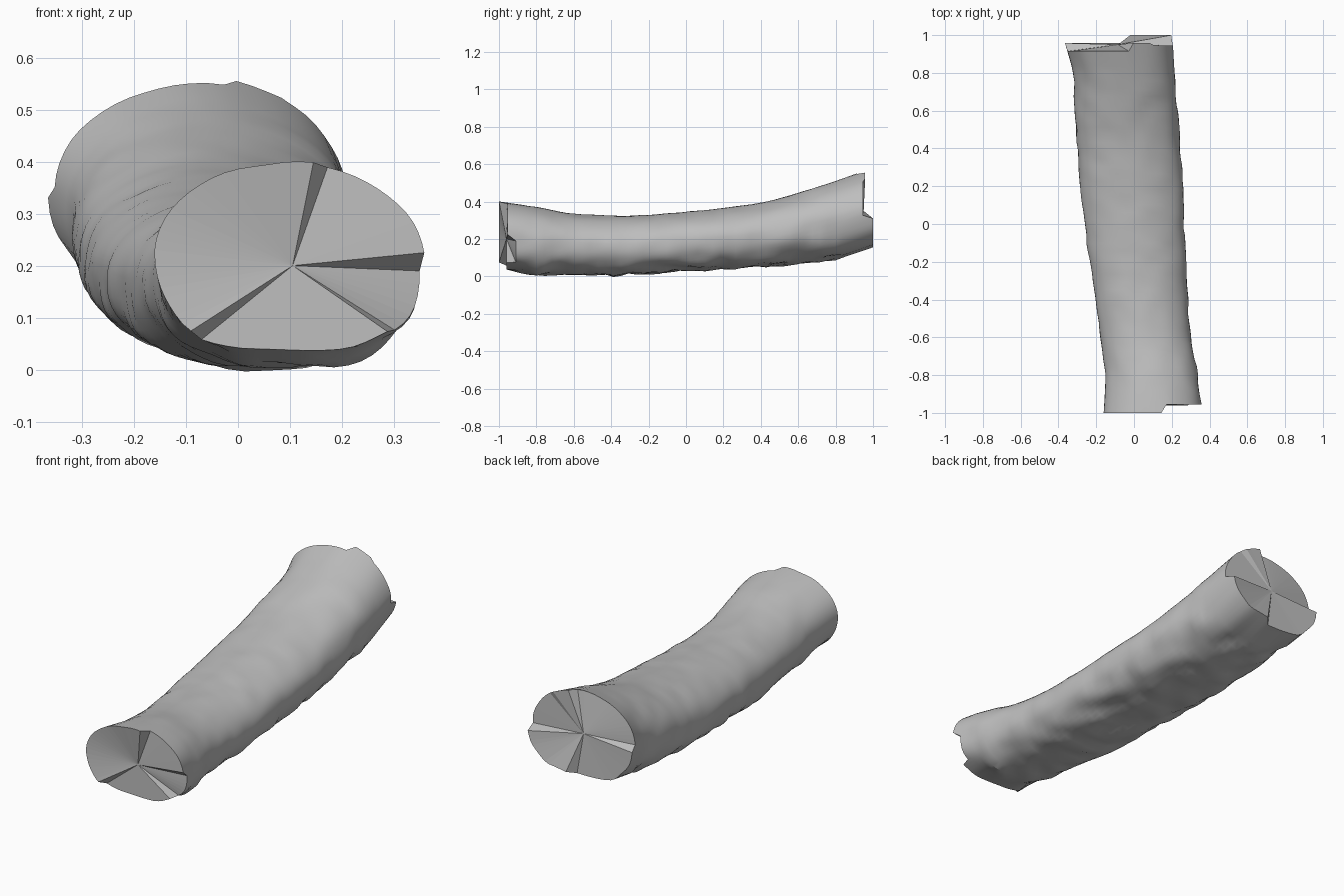
import bpy
import bmesh
from math import cos, sin, radians, copysign
from mathutils import Vector, noise

if "Cube" in bpy.data.objects:
    bpy.data.objects.remove(bpy.data.objects["Cube"])

# Left, right, bottom and top limits of the trunk at even steps from front to back
LIMITS = [
    (-.16, .362, .04, .40), (-.152, .338, .01, .368), (-.175, .30, .01, .335),
    (-.205, .285, .007, .325), (-.235, .275, .017, .33), (-.26, .265, .03, .345),
    (-.285, .26, .04, .365), (-.30, .245, .05, .395), (-.315, .23, .07, .445),
    (-.322, .215, .095, .51), (-.375, .20, .15, .57)]

# Broken ends: (start angle, y) of each step around the rim
FRONT_STEPS = [(0, -.955), (76, -1), (230, -.96), (318, -.91)]
BACK_STEPS = [(0, .945), (50, .958), (77, .915), (178, .958), (275, 1), (354, .945)]

SIDES, RINGS = 56, 44


def limits_at(y):
    """Smooth spline through the table of limits."""
    t = (y + 1) / 2 * (len(LIMITS) - 1)
    i = max(0, min(int(t), len(LIMITS) - 2))
    f = t - i
    a, b, c, d = (LIMITS[max(0, min(k, len(LIMITS) - 1))] for k in range(i - 1, i + 3))
    return [q + f * ((r - p) + f * ((2 * p - 5 * q + 4 * r - s)
            + f * (3 * q - p - 3 * r + s))) / 2 for p, q, r, s in zip(a, b, c, d)]


def step_at(steps, angle):
    return [y for start, y in steps if angle >= start][-1]


def bark_point(angle, y):
    """Point on a lumpy section, oval above and flatter below."""
    left, right, low, high = limits_at(y)
    c, s = cos(radians(angle)), sin(radians(angle))
    power = .8 if s < 0 else 1
    out = Vector((copysign(abs(c) ** power, c), 0, copysign(abs(s) ** power, s)))
    p = Vector(((left + right) / 2 + out.x * (right - left) / 2, y,
                (low + high) / 2 + out.z * (high - low) / 2))
    lump = .005 + .013 * max(0, .35 - s) / 1.35
    return p + out * lump * noise.noise(Vector((p.x * 10, y * 12, p.z * 10)))


def cap(bm, rim, centre, flip):
    """Fan of flat splinters from the heart of the wood to the rim."""
    hub = bm.verts.new(centre)
    for i, v in enumerate(rim):
        w = rim[(i + 1) % len(rim)]
        bm.faces.new((hub, w, v) if flip else (hub, v, w))


bm = bmesh.new()
rings = []
for j in range(RINGS + 1):
    f = (j - .5) / RINGS
    ring = []
    for i in range(SIDES):
        angle = (i + .5) * 360 / SIDES
        # only the outermost rings follow the broken steps
        if j == 0:
            y = step_at(FRONT_STEPS, angle)
        elif j == RINGS:
            y = step_at(BACK_STEPS, angle)
        else:
            y = -.9 + 1.8 * f
        ring.append(bm.verts.new(bark_point(angle, y)))
    rings.append(ring)

# Bark
for lower, upper in zip(rings, rings[1:]):
    for i in range(SIDES):
        k = (i + 1) % SIDES
        bm.faces.new((lower[i], lower[k], upper[k], upper[i]))

# Broken end faces
cap(bm, rings[0], (.105, -.96, .2), False)
cap(bm, rings[-1], (-.085, .95, .35), True)
bmesh.ops.recalc_face_normals(bm, faces=bm.faces)

mesh = bpy.data.meshes.new("log")
bm.to_mesh(mesh)
bm.free()
log = bpy.data.objects.new("log", mesh)
bpy.context.collection.objects.link(log)

# Grey wood
grey = bpy.data.materials.new("wood grey")
grey.use_nodes = True
colour = (.52, .52, .52, 1)
grey.diffuse_color = colour
grey.node_tree.nodes["Principled BSDF"].inputs["Base Color"].default_value = colour
mesh.materials.append(grey)

# Smooth bark, crisp splinters
bpy.ops.object.select_all(action="DESELECT")
log.select_set(True)
bpy.context.view_layer.objects.active = log
bpy.ops.object.shade_smooth_by_angle(angle=radians(30))
for poly in mesh.polygons:
    if len(poly.vertices) == 3:
        poly.use_smooth = False
